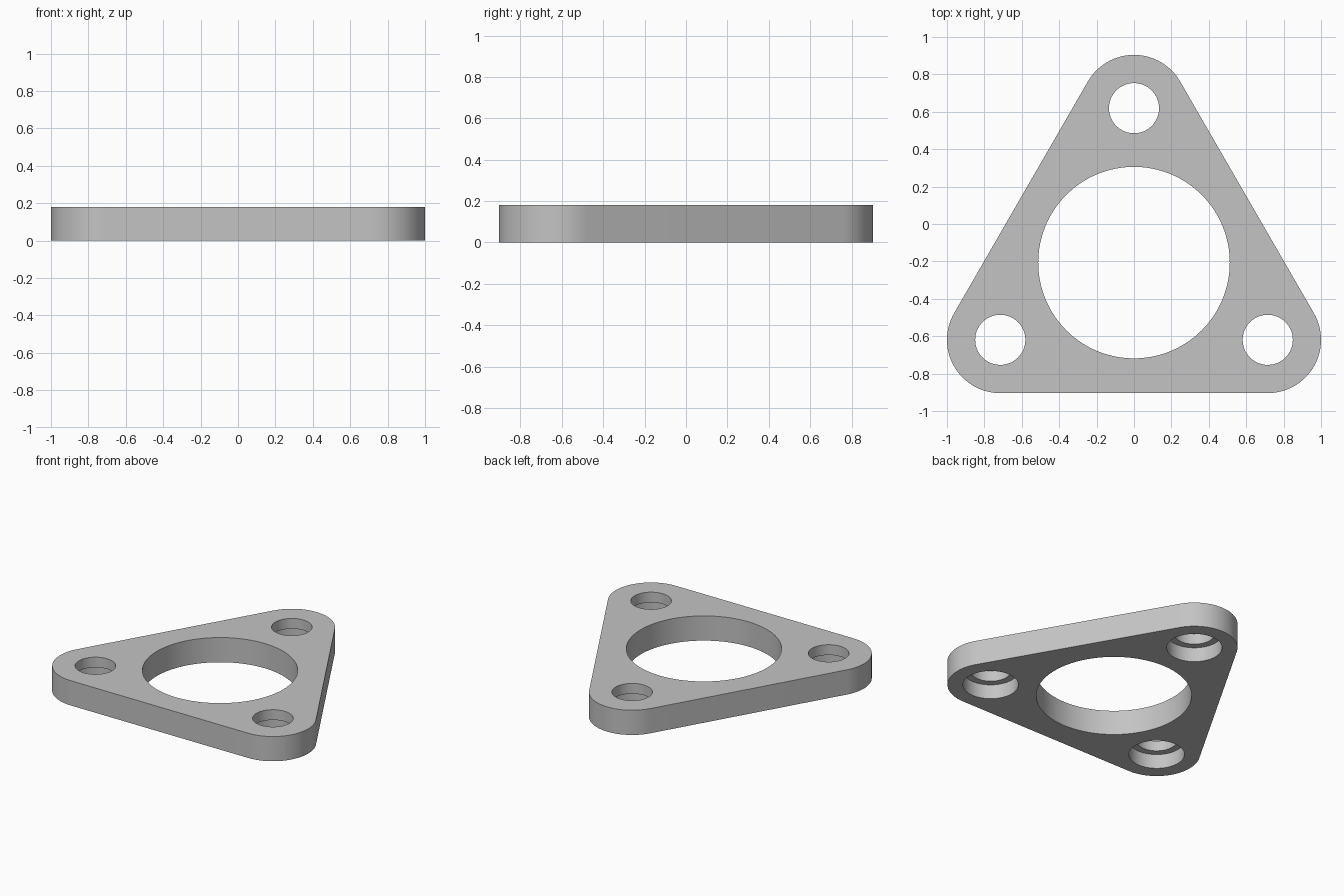
import bpy
import bmesh
from math import pi, cos, sin, radians, sqrt
from mathutils import Vector

HALF_PITCH = 0.715               # half the distance between bolt centres
CORNER_R = 0.285
THICK = 0.18
BORE_R = 0.512
BOLT_R = 0.134
COUNTERBORE_R = 0.183
COUNTERBORE_DEPTH = 0.105
BOLT_CIRCLE = 2 * HALF_PITCH / sqrt(3)
CENTRE = Vector((0, CORNER_R + BOLT_CIRCLE / 2 - (HALF_PITCH * sqrt(3) + 2 * CORNER_R) / 2, 0))
ANGLES = [pi / 2 + i * 2 * pi / 3 for i in range(3)]
bolt_centres = [CENTRE + BOLT_CIRCLE * Vector((cos(a), sin(a), 0)) for a in ANGLES]

if "Cube" in bpy.data.objects:
    bpy.data.objects.remove(bpy.data.objects["Cube"], do_unlink=True)

grey = bpy.data.materials.new("light grey")
grey.use_nodes = True
colour = (0.55, 0.55, 0.55, 1)
grey.diffuse_color = colour
grey.node_tree.nodes["Principled BSDF"].inputs["Base Color"].default_value = colour


def make_object(name, bm):
    bmesh.ops.recalc_face_normals(bm, faces=bm.faces)
    mesh = bpy.data.meshes.new(name)
    bm.to_mesh(mesh)
    bm.free()
    mesh.materials.append(grey)
    obj = bpy.data.objects.new(name, mesh)
    bpy.context.collection.objects.link(obj)
    return obj


def stepped_cutter(name, centre, steps, segments):
    """Closed round solid from (radius, height) steps."""
    bm = bmesh.new()
    rings = [[bm.verts.new((centre.x + r * cos(2 * pi * i / segments),
                            centre.y + r * sin(2 * pi * i / segments), z))
              for i in range(segments)] for r, z in steps]
    for low, high in zip(rings, rings[1:]):
        for i in range(segments):
            j = (i + 1) % segments
            bm.faces.new((low[i], low[j], high[j], high[i]))
    bm.faces.new(rings[0])
    bm.faces.new(rings[-1])
    obj = make_object(name, bm)
    obj.hide_render = True
    return obj


# Rounded triangular plate
bm = bmesh.new()
ARC_STEPS = 32
outline = []
for angle, centre in zip(ANGLES, bolt_centres):
    for i in range(ARC_STEPS + 1):
        a = angle + radians(120) * (i / ARC_STEPS - 0.5)
        outline.append(bm.verts.new(centre + CORNER_R * Vector((cos(a), sin(a), 0))))
base = bm.faces.new(outline)
top = bmesh.ops.extrude_face_region(bm, geom=[base])["geom"]
bmesh.ops.translate(bm, vec=(0, 0, THICK),
                    verts=[v for v in top if isinstance(v, bmesh.types.BMVert)])
plate = make_object("flange_plate", bm)

# Central bore and three bolt holes, counterbored from below
cutters = [stepped_cutter("bore_cutter", CENTRE, [(BORE_R, -0.1), (BORE_R, THICK + 0.1)], 128)]
bolt_steps = [(COUNTERBORE_R, -0.1), (COUNTERBORE_R, COUNTERBORE_DEPTH),
              (BOLT_R, COUNTERBORE_DEPTH), (BOLT_R, THICK + 0.1)]
for centre in bolt_centres:
    cutters.append(stepped_cutter("bolt_hole_cutter", centre, bolt_steps, 64))

bpy.ops.object.select_all(action='DESELECT')
bpy.context.view_layer.objects.active = plate
plate.select_set(True)
for cutter in cutters:
    cut = plate.modifiers.new("cut", 'BOOLEAN')
    cut.operation = 'DIFFERENCE'
    cut.solver = 'EXACT'
    cut.object = cutter
    bpy.ops.object.modifier_apply(modifier=cut.name)
    bpy.data.objects.remove(cutter, do_unlink=True)

bpy.ops.object.shade_smooth_by_angle(angle=radians(30))
